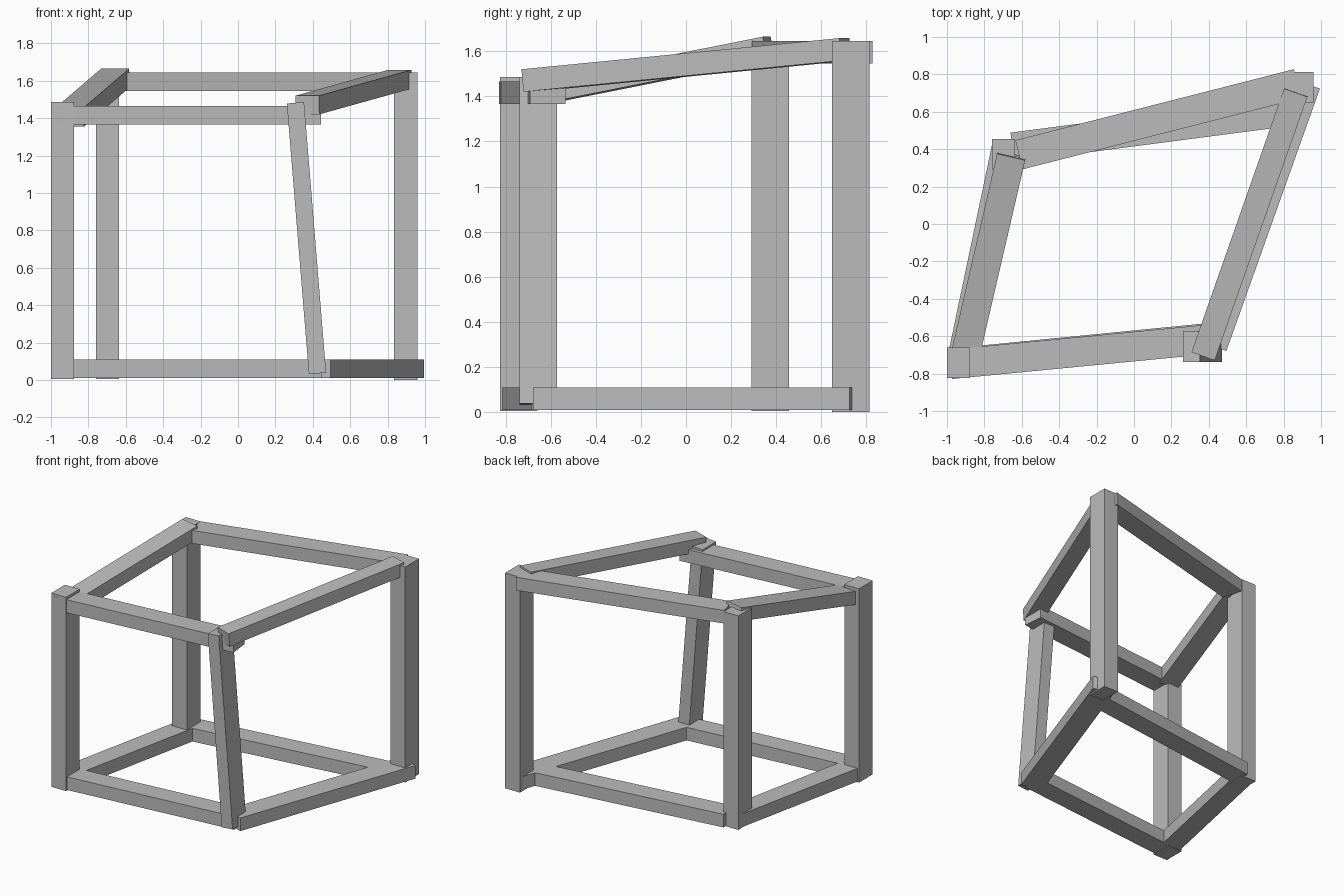
import bpy
from mathutils import Matrix, Vector

cube = bpy.data.objects.get("Cube")
if cube:
    bpy.data.objects.remove(cube, do_unlink=True)

# Single plain grey finish
grey = bpy.data.materials.new("plain_grey")
grey.use_nodes = True
colour = (0.5, 0.5, 0.5, 1)
grey.diffuse_color = colour
grey.node_tree.nodes["Principled BSDF"].inputs["Base Color"].default_value = colour


def bar(name, start, end, width, depth, side=None):
    """Box running from start to end; side is the direction of its width."""
    a, b = Vector(start), Vector(end)
    along = (b - a).normalized()
    across = side or along.cross(Vector((0, 0, 1))).normalized()
    third = along.cross(across).normalized()
    across = third.cross(along)
    turn = Matrix((across, third, along)).transposed().to_4x4()
    size = Matrix.Diagonal((width, depth, (b - a).length, 1))
    bpy.ops.mesh.primitive_cube_add(size=1)
    obj = bpy.context.object
    obj.name = name
    obj.data.transform(Matrix.Translation((a + b) / 2) @ turn @ size)
    obj.data.materials.append(grey)


# Corner posts, one of them leaning
X = Vector((1, 0, 0))
bar("front_right_post", (-0.938, -0.742, 0.005), (-0.938, -0.742, 1.485), 0.125, 0.165, X)
bar("back_right_post", (-0.698, 0.373, 0.005), (-0.698, 0.373, 1.64), 0.125, 0.165, X)
bar("back_left_post", (0.897, 0.73, 0), (0.897, 0.73, 1.645), 0.125, 0.165, X)
bar("leaning_front_left_post", (0.425, -0.655, 0.035), (0.307, -0.655, 1.482), 0.092, 0.165, X)

# Bottom rails
bar("bottom_front_rail", (-0.98, -0.745, 0.06), (0.44, -0.605, 0.06), 0.158, 0.1)
bar("bottom_back_rail", (-0.65, 0.41, 0.06), (0.9, 0.612, 0.06), 0.158, 0.1)
bar("bottom_right_rail", (-0.92, -0.72, 0.06), (-0.685, 0.4, 0.06), 0.155, 0.1)
bar("bottom_left_rail", (0.415, -0.65, 0.06), (0.915, 0.752, 0.06), 0.168, 0.1)

# Top rails, with both side rails rising to the back
bar("top_front_rail", (-0.98, -0.75, 1.415), (0.437, -0.613, 1.415), 0.158, 0.1)
bar("top_back_rail", (-0.615, 0.37, 1.595), (0.875, 0.75, 1.595), 0.16, 0.1)
bar("top_right_rail", (-0.9, -0.69, 1.405), (-0.655, 0.367, 1.615), 0.154, 0.1)
bar("top_left_rail", (0.371, -0.703, 1.47), (0.866, 0.706, 1.608), 0.132, 0.1)
